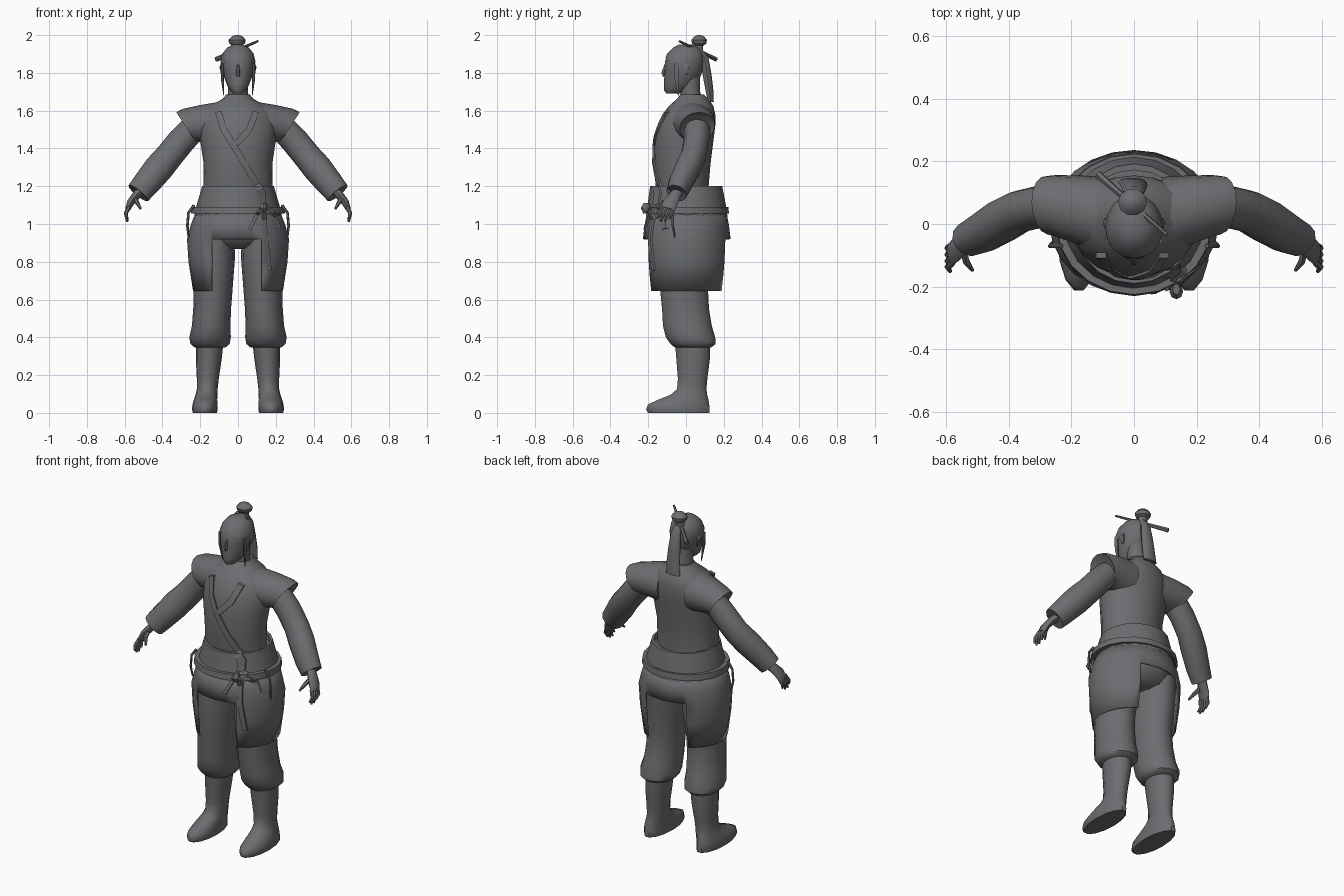
import bpy, bmesh, math
from mathutils import Vector
from mathutils.bvhtree import BVHTree

grey = bpy.data.materials.new("slate grey")
grey.diffuse_color = (0.15, 0.153, 0.162, 1)


def finish(name, bm, angle=45):
    bmesh.ops.recalc_face_normals(bm, faces=bm.faces)
    me = bpy.data.meshes.new(name)
    bm.to_mesh(me)
    bm.free()
    me.materials.append(grey)
    ob = bpy.data.objects.new(name, me)
    bpy.context.scene.collection.objects.link(ob)
    bpy.ops.object.select_all(action='DESELECT')
    ob.select_set(True)
    bpy.context.view_layer.objects.active = ob
    bpy.ops.object.shade_smooth_by_angle(angle=math.radians(angle))
    return ob


def skin(rings, caps=True):
    """Join point rings into a closed tube."""
    bm = bmesh.new()
    vs = [[bm.verts.new(p) for p in r] for r in rings]
    n = len(vs[0])
    for a, b in zip(vs, vs[1:]):
        for i in range(n):
            j = (i + 1) % n
            bm.faces.new((a[i], a[j], b[j], b[i]))
    if caps:
        bm.faces.new(vs[0])
        bm.faces.new(vs[-1])
    return bm


def oval(c, u, v, n=16):
    c, u, v = Vector(c), Vector(u), Vector(v)
    return [c + u * math.cos(2 * math.pi * i / n) + v * math.sin(2 * math.pi * i / n)
            for i in range(n)]


def stack(levels, n=16, caps=True):
    """Horizontal rings: (z, x centre, x radius, y front, y back)."""
    return skin([oval((x, (f + b) / 2, z), (r, 0, 0), (0, (b - f) / 2, 0), n)
                 for z, x, r, f, b in levels], caps)


def tube(path, n=10):
    """Rings across a path: (x, y, z, radius across, radius along y)."""
    pts = [Vector(p[:3]) for p in path]
    rings = []
    for i, p in enumerate(path):
        d = (pts[min(i + 1, len(pts) - 1)] - pts[max(i - 1, 0)]).normalized()
        v = Vector((0, 1, 0)) - d * d.y
        if v.length < 0.1:
            v = Vector((1, 0, 0)) - d * d.x
        v.normalize()
        rings.append(oval(pts[i], d.cross(v) * p[3], v * p[4], n))
    return skin(rings)


def both(name, make, angle=45):
    """Right part and its mirror image."""
    for side, s in (("left", 1), ("right", -1)):
        bm = make()
        for v in bm.verts:
            v.co.x *= s
        finish(side + "_" + name, bm, angle)


def mirrored_cut(bm, co, no):
    bmesh.ops.bisect_plane(bm, geom=bm.verts[:] + bm.edges[:] + bm.faces[:],
                           plane_co=co, plane_no=no)


# Tunic body and neck
torso = finish("tunic", stack([
    (1.12, 0, .185, -.15, .125), (1.2, 0, .183, -.16, .12), (1.32, 0, .182, -.172, .13),
    (1.44, 0, .20, -.168, .145), (1.52, 0, .205, -.15, .155), (1.58, 0, .19, -.125, .155),
    (1.625, 0, .15, -.09, .145), (1.66, 0, .085, -.05, .12), (1.685, 0, .062, -.03, .095)], 20))
finish("neck", stack([(1.64, 0, .06, -.03, .09), (1.70, 0, .053, -.03, .075),
                      (1.78, 0, .055, -.03, .075)], 12))

# Flared cap sleeves of the tunic
both("shoulder_cap", lambda: skin([
    oval((.09, .025, 1.53), (.0, 0, .118), (0, .125, 0)),
    oval((.18, .045, 1.53), (.02, .005, .10), (0, .11, 0)),
    oval((.25, .058, 1.523), (.04, .01, .087), (0, .098, 0)),
    oval((.277, .06, 1.515), (.05, .01, .077), (0, .093, 0)),
    oval((.262, .06, 1.512), (.042, .01, .065), (0, .078, 0))]), 40)

# Wide sleeves with an open cuff
both("sleeve", lambda: tube([
    (.22, .06, 1.525, .07, .07), (.30, .055, 1.44, .074, .068), (.365, .04, 1.36, .074, .068),
    (.42, .01, 1.295, .078, .070), (.485, -.03, 1.215, .072, .064), (.528, -.05, 1.163, .066, .055),
    (.518, -.045, 1.175, .055, .045)], 12))

# Hands: palm, fingers and thumb
both("palm", lambda: tube([(.505, -.035, 1.19, .024, .028), (.54, -.06, 1.15, .022, .032),
                           (.568, -.082, 1.115, .02, .04), (.583, -.095, 1.08, .014, .038)], 8))
for k, (y0, y1, z1) in enumerate([(-.122, -.152, 1.03), (-.103, -.135, 1.012),
                                  (-.084, -.112, 1.012), (-.066, -.088, 1.025)]):
    both("finger_%d" % (k + 1), lambda: tube([
        (.578, y0, 1.09, .011, .011), (.594, (y0 + y1) / 2, 1.055, .011, .011),
        (.586, y1, z1, .006, .006)], 6))
both("thumb", lambda: tube([(.545, -.08, 1.135, .013, .013), (.535, -.12, 1.115, .012, .012),
                            (.515, -.148, 1.08, .006, .006)], 6))

# Head with face, nose and ears
HEAD = [(1.692, 0, .026, -.105, -.03), (1.705, 0, .04, -.115, .0), (1.735, 0, .058, -.117, .04),
        (1.775, 0, .073, -.115, .07), (1.82, 0, .084, -.112, .085), (1.86, 0, .087, -.112, .09),
        (1.90, 0, .077, -.095, .085), (1.93, 0, .053, -.065, .065), (1.947, 0, .02, -.035, .03)]
finish("head", stack(HEAD))
finish("nose", tube([(0, -.106, 1.845, .006, .008), (0, -.118, 1.80, .012, .015),
                     (0, -.115, 1.78, .008, .008)], 6))
both("ear", lambda: tube([(.082, 0, 1.85, .006, .014), (.09, .003, 1.83, .009, .018),
                          (.079, 0, 1.79, .005, .01)], 6))

# Hair cap: enlarged skull kept above a sloping hairline
bm = stack([(z + .003, x, r + .005, f - .004, b + .006) for z, x, r, f, b in HEAD])
bmesh.ops.bisect_plane(bm, geom=bm.verts[:] + bm.edges[:] + bm.faces[:],
                       plane_co=(0, -.11, 1.88), plane_no=(0, .55, .83), clear_inner=True)
finish("hair_cap", bm)

# Top knot, hair stick, ponytail and side locks
finish("top_knot", stack([(1.92, -.005, .03, .035, .09), (1.945, -.005, .026, .045, .093),
                          (1.955, -.005, .042, .03, .11), (1.975, -.005, .046, .026, .113),
                          (1.992, -.005, .03, .042, .098), (2.0, -.005, .012, .06, .08)], 10))
finish("hair_stick", tube([(-.115, .158, 1.872, .013, .013), (.105, -.035, 1.968, .006, .006)], 6))
finish("ponytail", stack([(1.93, 0, .022, .05, .085), (1.88, 0, .03, .075, .12),
                          (1.80, 0, .038, .085, .135), (1.72, 0, .043, .10, .145),
                          (1.645, -.005, .046, .115, .148)], 10))
both("side_lock", lambda: tube([(.083, -.05, 1.85, .009, .014), (.083, -.05, 1.77, .008, .012),
                                (.075, -.04, 1.68, .002, .003)], 6))

# Waist wrap and belt
wrap = finish("waist_wrap", stack([(1.04, 0, .232, -.212, .22), (1.09, 0, .222, -.205, .213),
                                   (1.2, 0, .19, -.19, .192), (1.2, 0, .178, -.172, .172),
                                   (1.17, 0, .178, -.172, .172)], 20), 35)
belt = finish("belt", stack([(1.055, 0, .235, -.215, .215), (1.055, 0, .25, -.23, .228),
                             (1.09, 0, .247, -.225, .224), (1.09, 0, .23, -.205, .21)], 20), 35)

# Split skirt: side panels, open at front and back below the hip
bm = stack([(1.07, 0, .222, -.205, .213), (.99, 0, .252, -.22, .228), (.92, 0, .27, -.228, .236),
            (.80, 0, .262, -.226, .232), (.645, 0, .238, -.218, .222)], 24, False)
for x in (-.14, .125):
    mirrored_cut(bm, (x, 0, 0), (1, 0, 0))
gap = [f for f in bm.faces if -.14 < f.calc_center_median().x < .125
       and f.calc_center_median().z < .92]
bmesh.ops.delete(bm, geom=gap, context='FACES')
skirt = finish("split_skirt", bm)
mod = skirt.modifiers.new("cloth thickness", 'SOLIDIFY')
mod.thickness = .008

# Trousers: hips and gathered legs
finish("trouser_seat", stack([(1.06, 0, .20, -.17, .18), (.95, 0, .22, -.17, .18),
                              (.89, 0, .19, -.13, .14), (.868, 0, .12, -.08, .09)]))
both("trouser_leg", lambda: stack([
    (.96, .125, .105, -.15, .16), (.82, .128, .112, -.155, .15), (.65, .132, .103, -.14, .12),
    (.55, .137, .10, -.13, .125), (.46, .142, .102, -.125, .14), (.40, .148, .11, -.11, .158),
    (.365, .148, .104, -.085, .16), (.345, .148, .08, -.06, .135)], 14))

# Boots: shaft flowing into the foot
both("boot", lambda: stack([
    (.37, .15, .073, -.06, .13), (.28, .155, .068, -.053, .128), (.18, .16, .058, -.045, .115),
    (.125, .163, .055, -.05, .11), (.095, .167, .058, -.085, .115), (.07, .172, .062, -.15, .122),
    (.045, .175, .066, -.205, .127), (.018, .176, .068, -.216, .13), (0, .175, .064, -.205, .128)],
    14), 50)

# Scarf straps and cord tails laid on the clothing surface
surfaces = [BVHTree.FromObject(o, bpy.context.evaluated_depsgraph_get())
            for o in (torso, wrap, belt, skirt)]


def strap(name, pts, width, back=False):
    path = []
    for (ax, az), (bx, bz) in zip(pts, pts[1:]):
        path += [Vector((ax + (bx - ax) * t / 4, 0, az + (bz - az) * t / 4)) for t in range(4)]
    path.append(Vector((pts[-1][0], 0, pts[-1][1])))
    rings = []
    for i, p in enumerate(path):
        d = (path[min(i + 1, len(path) - 1)] - path[max(i - 1, 0)]).normalized()
        w = Vector((d.z, 0, -d.x)) * width / 2
        ends = []
        for q in (p - w, p + w):
            hits = [s.ray_cast(Vector((q.x, -1, q.z)), Vector((0, 1, 0)))[0] for s in surfaces]
            ends.append(Vector((q.x, min([h.y for h in hits if h] + [-.1]), q.z)))
        a, b = ends
        up = Vector((0, -.009, 0))
        rings.append([a - up, b - up, b + up, a + up])
    finish(name, skin(rings), 30)


strap("long_scarf", [(-.105, 1.595), (-.075, 1.5), (-.02, 1.41), (.07, 1.26), (.13, 1.16), (.135, 1.07)], .034)
strap("short_scarf", [(.095, 1.595), (.06, 1.5), (-.01, 1.425)], .034)
strap("cord_tail_inner", [(.135, 1.1), (.10, 1.05), (.062, .97)], .018)
strap("cord_tail_outer", [(.14, 1.1), (.19, 1.06), (.222, .975)], .018)
strap("cord_tail_long", [(.135, 1.1), (.145, .95), (.168, .755)], .022)
finish("cord_knot", stack([(1.065, .135, .012, -.23, -.2), (1.085, .135, .022, -.24, -.19),
                           (1.11, .135, .012, -.225, -.19)], 8))

# Small hanging loops at both hips
both("hip_loop", lambda: tube([(.232, -.07, 1.10, .008, .008), (.262, -.07, 1.06, .007, .007),
                               (.268, -.07, .99, .007, .007), (.262, -.06, .93, .005, .005)], 6))
